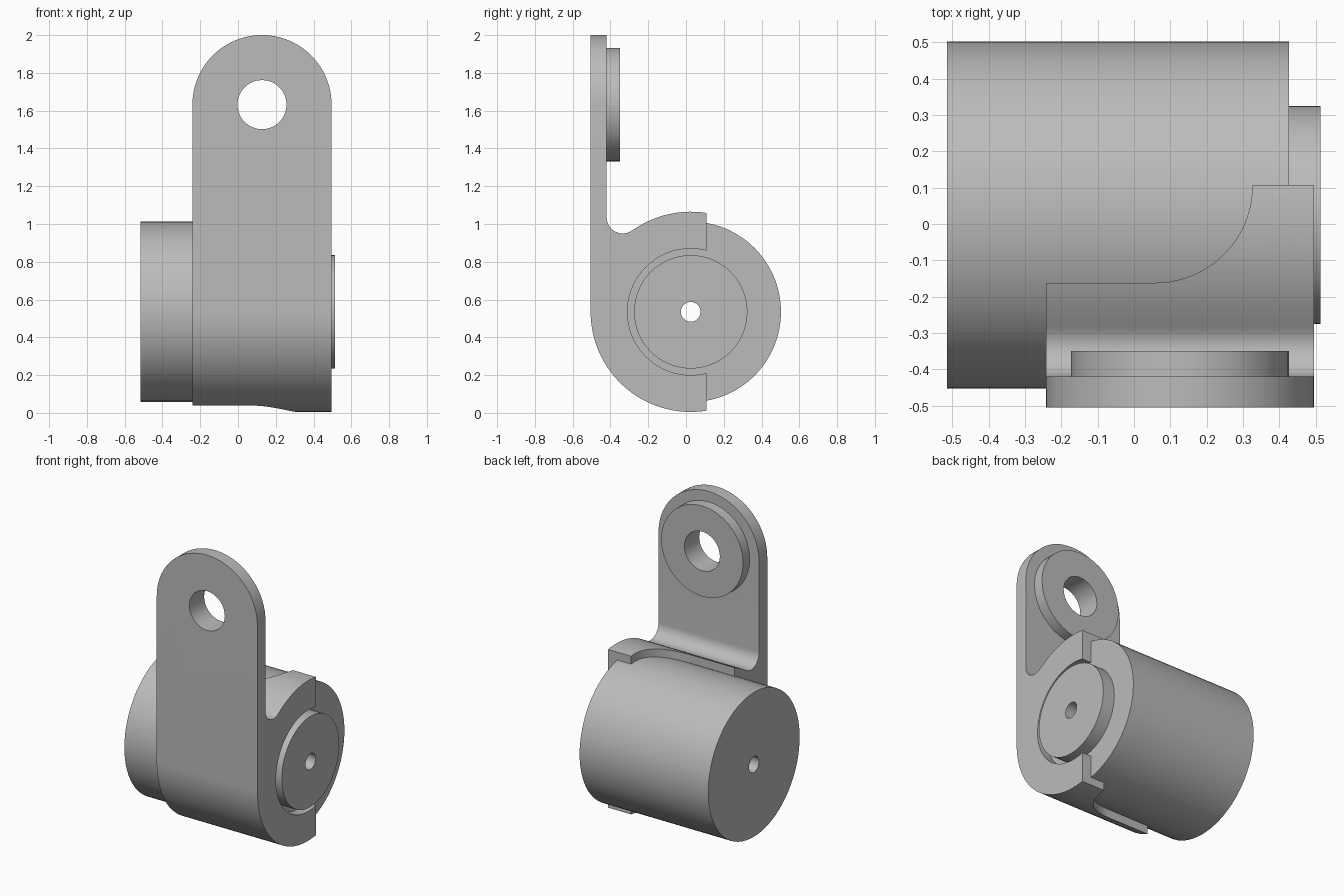
import bpy, bmesh
from math import sin, cos, pi, atan2, radians
from mathutils import Matrix, Vector

cube = bpy.data.objects.get("Cube")
if cube:
    bpy.data.objects.remove(cube, do_unlink=True)

grey = bpy.data.materials.new("plain grey")
grey.use_nodes = True
grey.diffuse_color = (0.5, 0.5, 0.5, 1)
grey.node_tree.nodes["Principled BSDF"].inputs["Base Color"].default_value = (0.5, 0.5, 0.5, 1)

# Shared dimensions
AY, AZ = 0.025, 0.535            # drum axis
DRUM_R, SADDLE_R = 0.478, 0.53
LEFT, RIGHT = -0.242, 0.495      # bracket sides
FRONT, PLATE_BACK = AY - SADDLE_R, -0.42
EX, EZ = 0.127, 1.632            # eye centre
EYE_R = 0.13
DRUM_END = 0.427


def arc(cu, cv, r, a0, a1, n):
    return [(cu + r * cos(a0 + (a1 - a0) * i / n), cv + r * sin(a0 + (a1 - a0) * i / n))
            for i in range(n + 1)]


def finish(name, bm):
    bmesh.ops.recalc_face_normals(bm, faces=bm.faces)
    mesh = bpy.data.meshes.new(name)
    bm.to_mesh(mesh)
    bm.free()
    mesh.materials.append(grey)
    ob = bpy.data.objects.new(name, mesh)
    bpy.context.collection.objects.link(ob)
    return ob


def prism(name, outline, axis, start, end):
    """Extrude a 2D outline along the x, y or z axis."""
    place = {"x": lambda u, v: (start, u, v),
             "y": lambda u, v: (u, start, v),
             "z": lambda u, v: (u, v, start)}[axis]
    step = Vector([(end - start) * (a == axis) for a in "xyz"])
    bm = bmesh.new()
    face = bm.faces.new([bm.verts.new(place(u, v)) for u, v in outline])
    new = bmesh.ops.extrude_face_region(bm, geom=[face])["geom"]
    bmesh.ops.translate(bm, vec=step, verts=[g for g in new if isinstance(g, bmesh.types.BMVert)])
    return finish(name, bm)


def lathe(name, profile, axis, centre, steps=72):
    """Spin a closed (distance along axis, radius) profile about x or y."""
    bm = bmesh.new()
    vs = [bm.verts.new((d, 0, r) if axis == "x" else (0, d, r)) for d, r in profile]
    edges = [bm.edges.new((vs[i - 1], vs[i])) for i in range(len(vs))]
    bmesh.ops.spin(bm, geom=vs + edges, cent=(0, 0, 0), angle=2 * pi, steps=steps,
                   axis=(1, 0, 0) if axis == "x" else (0, 1, 0))
    bmesh.ops.remove_doubles(bm, verts=bm.verts, dist=1e-5)
    bmesh.ops.transform(bm, matrix=Matrix.Translation(centre), verts=bm.verts)
    return finish(name, bm)


def select(ob):
    bpy.ops.object.select_all(action="DESELECT")
    ob.select_set(True)
    bpy.context.view_layer.objects.active = ob


def boolean(ob, tool, operation="DIFFERENCE"):
    mod = ob.modifiers.new("cut", "BOOLEAN")
    mod.operation, mod.object, mod.solver = operation, tool, "EXACT"
    select(ob)
    bpy.ops.object.modifier_apply(modifier=mod.name)
    bpy.data.objects.remove(tool, do_unlink=True)


# Drum with raised end boss and a through bore
drum = lathe("drum", [(-0.515, 0.052), (-0.515, DRUM_R), (DRUM_END, DRUM_R),
                      (DRUM_END, 0.3), (0.513, 0.3), (0.513, 0.052)], "x", (0, AY, AZ))

# Bracket side profile: plate, fillet into the saddle, wrap under the drum
fillet = 0.085
fy, fz = PLATE_BACK + fillet, 1.035
blend = atan2(fz - AZ, fy - AY)
tip = 0.108
tip_angle = atan2((SADDLE_R**2 - (tip - AY)**2) ** 0.5, tip - AY)
side = [(FRONT, 2.1), (PLATE_BACK, 2.1)]
side += arc(fy, fz, fillet, pi, blend + pi, 14)
side += arc(AY, AZ, SADDLE_R, blend, tip_angle, 14)[1:]
side += arc(AY, AZ, SADDLE_R, 2 * pi - tip_angle, pi, 32)
bracket = prism("bracket", side, "x", LEFT, RIGHT)

# Round the top of the plate
front = [(LEFT, -0.2), (RIGHT, -0.2)] + arc(EX, EZ, (RIGHT - LEFT) / 2, 0, pi, 36)
boolean(bracket, prism("plate_outline", front, "y", -1, 1), "INTERSECT")

# Drum seat, end wall opening and eye hole
boolean(bracket, prism("seat_cutter", arc(AY, AZ, DRUM_R, 0, 2 * pi, 72)[:-1], "x", -1, DRUM_END))
boolean(bracket, prism("opening_cutter", arc(AY, AZ, 0.335, 0, 2 * pi, 72)[:-1], "x", 0, 1))
boolean(bracket, prism("eye_cutter", arc(EX, EZ, EYE_R, 0, 2 * pi, 36)[:-1], "y", -1, 1))

# Trim the saddle back with a swept corner
trim = [(-1, 1), (-1, -0.162)] + arc(0.058, 0.106, 0.268, -pi / 2, 0, 20) + [(0.326, 1)]
boolean(bracket, prism("trim_cutter", trim, "z", -0.3, 1.3))

# Raised ring behind the eye
ring = lathe("eye_ring", [(PLATE_BACK, EYE_R), (PLATE_BACK, 0.3), (-0.35, 0.3), (-0.35, EYE_R)],
             "y", (EX, 0, EZ), 36)

for ob in (drum, bracket, ring):
    select(ob)
    bpy.ops.object.shade_smooth_by_angle(angle=radians(30))
